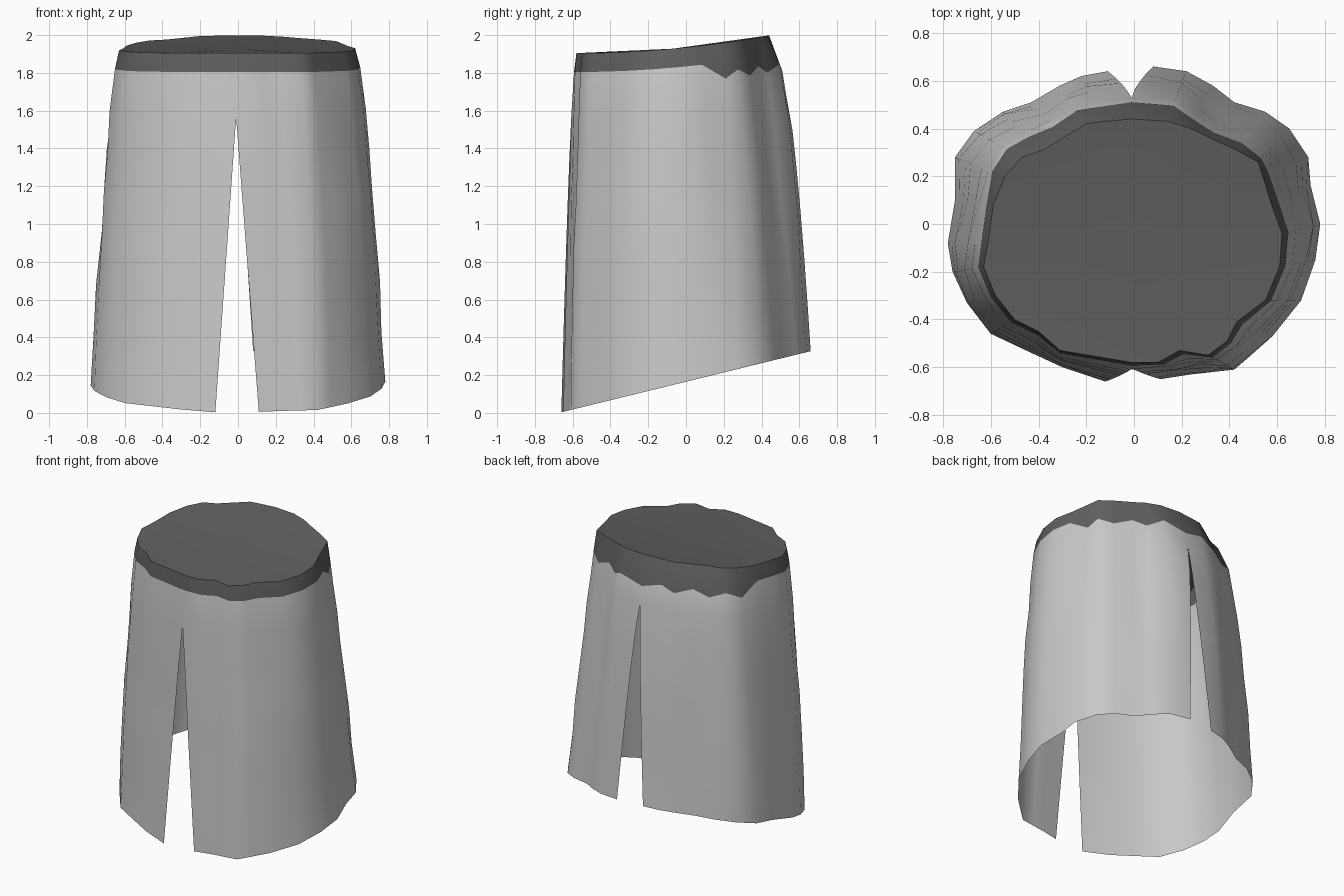
import bpy
import bmesh
import random
from mathutils import Vector

random.seed(4)
cube = bpy.data.objects.get("Cube")
if cube:
    bpy.data.objects.remove(cube)


def material(name, value):
    mat = bpy.data.materials.new(name)
    mat.use_nodes = True
    colour = (value, value, value, 1)
    mat.diffuse_color = colour
    mat.node_tree.nodes["Principled BSDF"].inputs["Base Color"].default_value = colour
    return mat


cloth = material("light grey cloth", 0.58)
dark = material("dark grey waistband", 0.117)

# Waist and hem outlines of each half, in hundredths, from slit to slit
left_waist = [(-1, -58), (10, -58), (19, -53), (31, -55), (39, -49), (43, -41),
              (55, -32), (61, -18), (62, -4), (58, 7), (54, 20), (52, 26),
              (43, 31), (32, 36), (24, 40), (14, 43), (-1, 44)]
left_hem = [(11, -65), (24, -63), (33, -62), (42, -61), (49, -55), (58, -47),
            (70, -32), (76, -15), (78, 0), (74, 16), (73, 28), (65, 40),
            (55, 47), (42, 51), (33, 58), (22, 64), (8, 66)]
right_waist = [(-1, 44), (-12, 43), (-20, 42), (-30, 36), (-38, 31), (-47, 28),
               (-54, 20), (-59, 8), (-61, -7), (-63, -18), (-58, -30),
               (-50, -40), (-40, -45), (-31, -53), (-1, -58)]
right_hem = [(-11, 64), (-22, 62), (-31, 58), (-43, 51), (-55, 47), (-67, 39),
             (-75, 28), (-75, 10), (-78, -8), (-76, -20), (-70, -33),
             (-60, -46), (-43, -54), (-30, -60), (-12, -66)]

SLIT = 0.18                       # fraction of the drop where the slits begin
DROPS = [0, 0.05, SLIT, 0.3, 0.42, 0.55, 0.7, 0.85, 1]
BAND_ROW = 1


def waist_z(y):
    return 1.935 + 0.105 * y + 0.09 * y * y


def hem_z(y):
    return 0.165 + 0.245 * y


def flare_power(p):
    """Low values swell out near the waist, high values fall straight."""
    power = 0.48 if p.y > 0.27 else 0.62
    if p.x > 0.2 and p.y > 0.1:
        power += 0.3
    return power


def column(waist, hem, index, is_edge):
    """One vertical line of points, from the waist down to the hem."""
    a, b = Vector(waist) / 100, Vector(hem) / 100
    top, bottom = waist_z(a.y), hem_z(b.y)
    points = []
    for row, drop in enumerate(DROPS):
        if row == BAND_ROW:       # deeper, ragged band at the back
            depth = 0.1 if a.y < 0.18 else (0.15 if index % 2 else 0.19)
            drop = depth / (top - bottom)
        p = a.lerp(b, drop ** flare_power(a))
        if is_edge:               # straight slit edges meeting at the apex
            opening = max(0, (drop - SLIT) / (1 - SLIT))
            p.x = a.x + (b.x - a.x) * opening
        elif row > BAND_ROW and drop < 1:
            p *= 1 + random.uniform(-0.008, 0.008)
        points.append((p.x, p.y, top + (bottom - top) * drop))
    return points


def finish(bm, name, mats):
    mesh = bpy.data.meshes.new(name)
    bmesh.ops.recalc_face_normals(bm, faces=bm.faces)
    bm.to_mesh(mesh)
    bm.free()
    obj = bpy.data.objects.new(name, mesh)
    bpy.context.collection.objects.link(obj)
    for mat in mats:
        mesh.materials.append(mat)
    bpy.ops.object.select_all(action="DESELECT")
    obj.select_set(True)
    bpy.context.view_layer.objects.active = obj
    bpy.ops.object.shade_smooth_by_angle(angle=0.9)
    return obj


# Two hanging panels, joined above the slits
bm = bmesh.new()
for waist, hem in ((left_waist, left_hem), (right_waist, right_hem)):
    last = len(waist) - 1
    grid = []
    for i, (a, b) in enumerate(zip(waist, hem)):
        points = column(a, b, i, i in (0, last))
        grid.append([bm.verts.new(p) for p in points])
    for one, two in zip(grid, grid[1:]):
        for row in range(len(DROPS) - 1):
            face = bm.faces.new((one[row], one[row + 1], two[row + 1], two[row]))
            face.material_index = 1 if row < BAND_ROW else 0

# Close the seam above each slit, leaving the edges below it free
upper = [v for v in bm.verts if abs(v.co.x + 0.01) < 0.004 and v.co.z > 1.5]
bmesh.ops.remove_doubles(bm, verts=upper, dist=0.03)
finish(bm, "skirt_panels", [cloth, dark])

# Sloping lid over the waist
bm = bmesh.new()
rim = [bm.verts.new((x / 100, y / 100, waist_z(y / 100)))
       for x, y in left_waist[:-1] + right_waist[:-1]]
centre = bm.verts.new((0, -0.07, waist_z(-0.07)))
for i, v in enumerate(rim):
    bm.faces.new((v, rim[(i + 1) % len(rim)], centre))
lid = finish(bm, "waist_lid", [dark])
if lid.data.polygons[0].normal.z < 0:
    lid.data.flip_normals()
